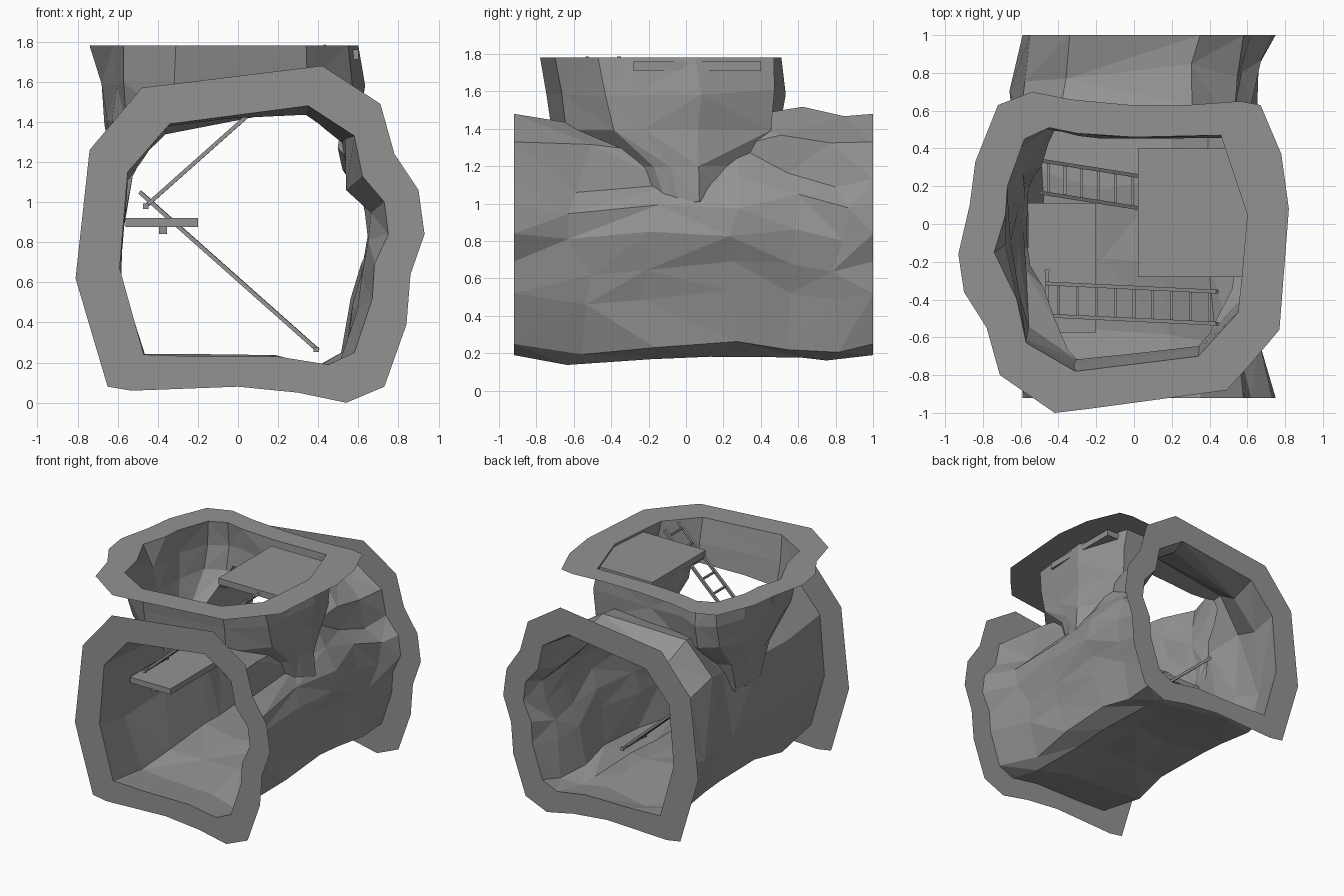
import bpy, bmesh, random
from mathutils import Vector, Matrix

if "Cube" in bpy.data.objects:
    bpy.data.objects.remove(bpy.data.objects["Cube"])

random.seed(4)
rock = bpy.data.materials.new("rock_grey")
rock.diffuse_color = (0.29, 0.29, 0.29, 1)
rock.use_nodes = True
rock.node_tree.nodes["Principled BSDF"].inputs["Base Color"].default_value = rock.diffuse_color

# Tunnel mouth and its rim (x, z)
MOUTH = [(-.47, .24), (-.2, .23), (.2, .23), (.45, .19), (.58, .25), (.67, .52), (.68, .69),
         (.75, .84), (.73, 1.0), (.62, 1.13), (.58, 1.33), (.35, 1.48), (-.34, 1.39),
         (-.55, 1.15), (-.59, .67)]
MOUTH_RIM = [(-.65, .08), (-.53, .06), (0, .08), (.3, .05), (.54, 0), (.73, .08), (.84, .39),
             (.86, .64), (.93, .84), (.9, 1.06), (.78, 1.24), (.71, 1.49), (.42, 1.68),
             (-.48, 1.57), (-.74, 1.26), (-.81, .62)]
# Shaft opening and its rim (x, y)
HOLE = [(-.45, .51), (-.3, .48), (0, .46), (.46, .47), (.6, .05), (.57, -.29), (.55, -.47),
        (.34, -.7), (-.31, -.78), (-.57, -.63), (-.62, -.4), (-.74, -.15), (-.68, .05),
        (-.67, .2), (-.58, .45)]
HOLE_RIM = [(-.72, .63), (-.54, .7), (-.34, .66), (-.02, .63), (.29, .63), (.56, .65), (.67, .63),
            (.78, .37), (.82, .08), (.77, -.56), (.61, -.75), (.49, -.88), (-.25, -.98),
            (-.42, -1), (-.71, -.8), (-.78, -.55), (-.9, -.36), (-.93, -.16), (-.87, .1),
            (-.84, .33)]
FRONT, BACK, TOP = -.92, 1.0, 1.78


def finish(bm, name):
    me = bpy.data.meshes.new(name)
    bm.to_mesh(me)
    bm.free()
    me.materials.append(rock)
    ob = bpy.data.objects.new(name, me)
    bpy.context.collection.objects.link(ob)
    return ob


def loft(rings, name):
    """Closed solid of triangles through equal-length rings of points."""
    bm = bmesh.new()
    vs = [[bm.verts.new(p) for p in r] for r in rings]
    n = len(vs[0])
    for a, b in zip(vs, vs[1:]):
        for i in range(n):
            j = (i + 1) % n
            if random.random() < .5:
                bm.faces.new((a[i], a[j], b[j])), bm.faces.new((a[i], b[j], b[i]))
            else:
                bm.faces.new((a[i], a[j], b[i])), bm.faces.new((a[j], b[j], b[i]))
    bm.faces.new(vs[0])
    bm.faces.new(vs[-1])
    bmesh.ops.recalc_face_normals(bm, faces=bm.faces[:])
    return finish(bm, name)


def rim(outer, inner, place, normal, name):
    """Flat ring between two outlines."""
    bm = bmesh.new()
    edges = []
    for loop in (outer, inner):
        vs = [bm.verts.new(place(*p)) for p in loop]
        edges += [bm.edges.new((vs[i - 1], vs[i])) for i in range(len(vs))]
    bmesh.ops.triangle_fill(bm, edges=edges, use_beauty=True, normal=normal)
    for f in bm.faces:
        f.normal_update()
        if f.normal.dot(Vector(normal)) < 0:
            f.normal_flip()
    return finish(bm, name)


def beam(bm, a, b, w):
    a, b = Vector(a), Vector(b)
    d = b - a
    m = (Matrix.Translation((a + b) / 2) @ d.to_track_quat('Z', 'Y').to_matrix().to_4x4()
         @ Matrix.Diagonal((w, w, d.length, 1)))
    bmesh.ops.create_cube(bm, size=1, matrix=m)


def box(lo, hi, name):
    bm = bmesh.new()
    lo, hi = Vector(lo), Vector(hi)
    bmesh.ops.create_cube(bm, size=1, matrix=Matrix.Translation((lo + hi) / 2)
                          @ Matrix.Diagonal((*(hi - lo), 1)))
    return finish(bm, name)


def ladder(a, b, foot, rungs, name):
    """Ladder along the centre line a-b with a crossbar at the point foot."""
    bm = bmesh.new()
    a, b = Vector(a), Vector(b)
    side = Vector((0, .085, 0))
    for s in (-side, side):
        beam(bm, a + s, b + s, .02)
    for i in range(rungs):
        p = a.lerp(b, (i + .6) / rungs)
        beam(bm, p - side, p + side, .014)
    foot, reach = Vector(foot), Vector((0, .15, 0))
    beam(bm, foot - reach, foot + reach, .018)
    for s in (-1, 1):
        beam(bm, foot + reach * s * .9, foot + reach * s, .026)
    return finish(bm, name)


# Tunnel body: mouth outline repeated along y; each ring scales its left and
# right sides and shifts its floor and roof
rings = []
for y, left, right, lo, hi in ((FRONT, 1, 1, 0, 0), (-.58, 1.02, .9, -.05, -.04),
                               (-.15, .97, .89, -.01, -.03), (.2, .98, .89, 0, 0),
                               (.54, 1.1, .88, -.02, .06), (.78, 1.08, .9, -.03, -.03),
                               (BACK, 1, 1, 0, 0)):
    j = 0 if y in (FRONT, BACK) else .03
    r = []
    for x, z in MOUTH:
        t = (z - .2) / 1.25
        r.append((x * (left if x < 0 else right) + random.uniform(-j, j),
                  y + random.uniform(-3, 3) * j,
                  z + lo * (1 - t) + hi * t + random.uniform(-j, j) * (.5 if z < .3 else 1)))
    rings.append(r)
tunnel = loft(rings, "cave_walls")

# Shaft body: hole outline whose sides narrow into a V on the tunnel walls,
# while the middle of its front and back stays nearly upright
rings = []
for z, left, right, sy, cy, j in ((TOP, 1, 1, 1, -.135, 0), (1.59, .67, 1.05, .98, -.11, .015),
                                  (1.4, .66, 1.03, .88, -.09, .015), (1.2, .62, 1.06, .42, 0, .01),
                                  (1.0, .58, 1.06, .26, .03, .01), (.8, .5, .9, .1, .03, 0)):
    r = []
    for x, y in HOLE:
        keep = max(0, 1 - abs(x) / .62) * .9
        s, c = sy + (1 - sy) * keep, cy + (-.135 - cy) * keep
        r.append((max(x, -left) if x < 0 else x * right, (y + .135) * s + c,
                  z + random.uniform(-j, j)))
        r[-1] = tuple(v + random.uniform(-j, j) for v in r[-1])
    rings.append(r)
shaft = loft(rings, "shaft_helper")

# Merge, then open the three ends and turn the surface inward
mod = tunnel.modifiers.new("join", 'BOOLEAN')
mod.operation, mod.solver, mod.object = 'UNION', 'EXACT', shaft
merged = bpy.data.meshes.new_from_object(
    tunnel.evaluated_get(bpy.context.evaluated_depsgraph_get()))
tunnel.modifiers.clear()
bpy.data.objects.remove(shaft)
bm = bmesh.new()
bm.from_mesh(merged)
caps = [f for f in bm.faces
        if all(v.co.y < FRONT + .001 for v in f.verts) or all(v.co.y > BACK - .001 for v in f.verts)
        or all(v.co.z > TOP - .001 for v in f.verts)]
bmesh.ops.delete(bm, geom=caps, context='FACES')
bmesh.ops.reverse_faces(bm, faces=bm.faces[:])
bm.to_mesh(tunnel.data)
bm.free()

# Flat rims around the openings
rim(MOUTH_RIM, MOUTH, lambda x, z: (x, FRONT, z), (0, -1, 0), "front_rim")
rim(MOUTH_RIM, MOUTH, lambda x, z: (x, BACK, z), (0, 1, 0), "back_rim")
rim(HOLE_RIM, HOLE, lambda x, y: (x, y, TOP), (0, 0, 1), "top_rim")

# Platforms and support beam
box((.02, -.28, 1.71), (.6, .4, 1.76), "upper_platform")
box((-.56, -.575, .875), (-.2, .11, .92), "lower_platform")
box((-.395, -.54, .84), (-.355, .07, .875), "platform_beam")

# Ladders
ladder((-.46, -.4, .98), (.44, -.443, 1.78), (-.46, -.39, .98), 9, "upper_ladder")
ladder((.4, .11, .26), (-.49, .25, 1.05), (.39, .11, .265), 10, "lower_ladder")
